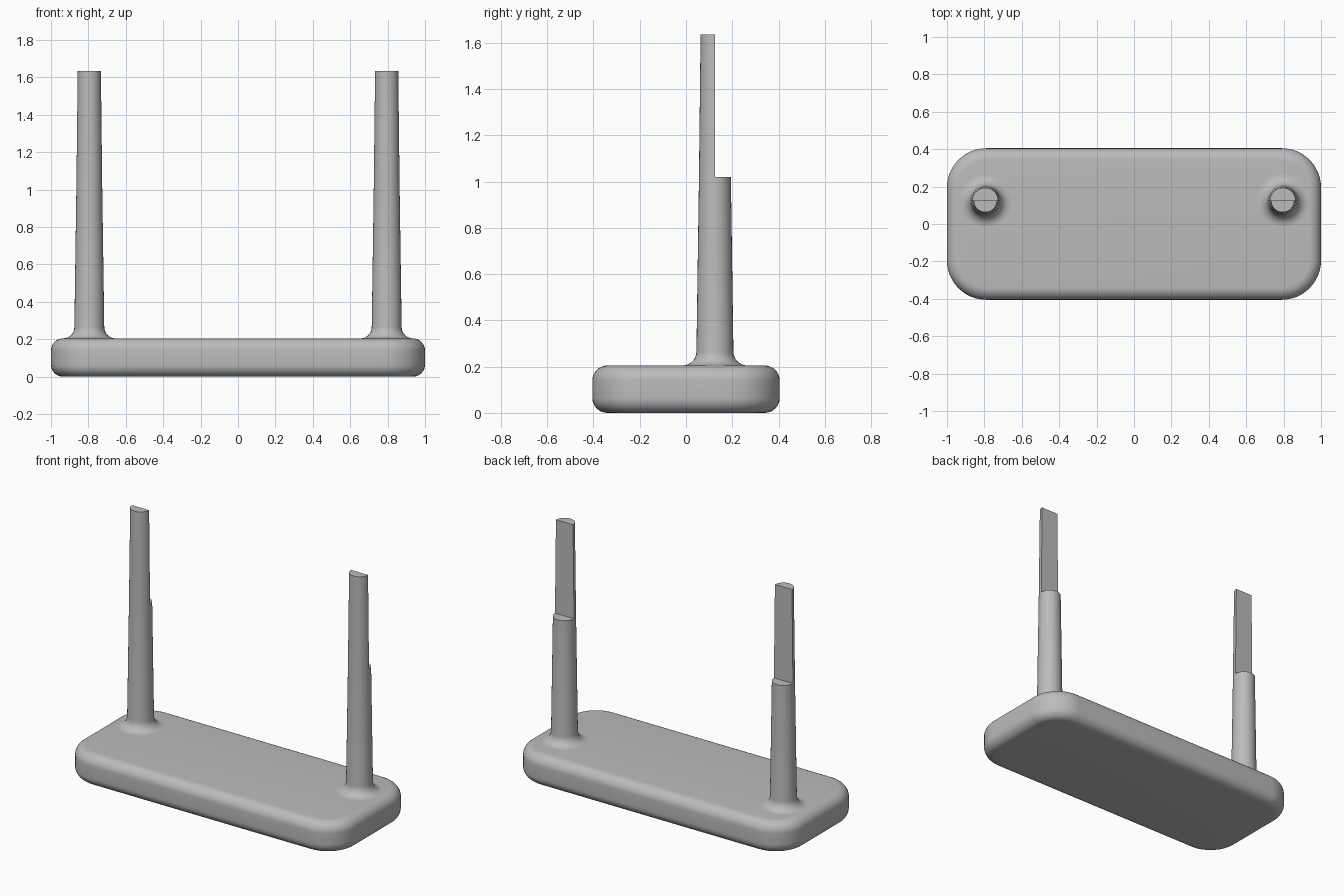
import bpy
import bmesh
from math import pi, cos, sin
from mathutils import Matrix

if "Cube" in bpy.data.objects:
    bpy.data.objects.remove(bpy.data.objects["Cube"])

BASE_SIZE = (2.0, 0.81, 0.205)
POST_X, POST_Y = 0.795, 0.125
LEDGE_Z, TOP_Z = 1.02, 1.635
FOOT_R, LEDGE_R, TOP_R = 0.08, 0.069, 0.062
FILLET = 0.06

# Plain grey material
grey = bpy.data.materials.new("grey")
grey.use_nodes = True
colour = (0.5, 0.5, 0.5, 1)
grey.diffuse_color = colour
grey.node_tree.nodes["Principled BSDF"].inputs["Base Color"].default_value = colour


def finish(name, bm, location=(0, 0, 0)):
    bmesh.ops.recalc_face_normals(bm, faces=bm.faces)
    mesh = bpy.data.meshes.new(name)
    bm.to_mesh(mesh)
    bm.free()
    mesh.materials.append(grey)
    obj = bpy.data.objects.new(name, mesh)
    obj.location = location
    bpy.context.collection.objects.link(obj)
    bpy.ops.object.select_all(action='DESELECT')
    obj.select_set(True)
    bpy.context.view_layer.objects.active = obj
    bpy.ops.object.shade_smooth_by_angle(angle=pi / 5)


# Base: slab with round corners, then softened rims
bm = bmesh.new()
bmesh.ops.create_cube(bm, size=1)
bmesh.ops.scale(bm, vec=BASE_SIZE, verts=bm.verts)
bmesh.ops.translate(bm, vec=(0, 0, BASE_SIZE[2] / 2), verts=bm.verts)
upright = [e for e in bm.edges if abs(e.verts[0].co.z - e.verts[1].co.z) > 0.1]
bmesh.ops.bevel(bm, geom=upright, offset=0.21, segments=12, profile=0.5, affect='EDGES')
rims = [e for e in bm.edges if abs(e.verts[0].co.z - e.verts[1].co.z) < 0.001]
bmesh.ops.bevel(bm, geom=rims, offset=0.065, segments=8, profile=0.5, affect='EDGES')
finish("base", bm)

# Post profile: fillet flaring into the base, then a slight taper
fillet = [(FOOT_R + FILLET * (1 - cos(a)), BASE_SIZE[2] + FILLET * (1 - sin(a)))
          for a in (pi / 2 * (1 - i / 8) for i in range(8, -1, -1))]
fillet.sort(key=lambda p: p[1])
short_profile = fillet + [(LEDGE_R, LEDGE_Z)]
tall_profile = short_profile + [(TOP_R, TOP_Z)]


def half_shaft(bm, profile, start, steps=16):
    """Revolve the profile through half a turn and return its rings."""
    rings = [[bm.verts.new((r * cos(start + pi * i / steps), r * sin(start + pi * i / steps), z))
              for i in range(steps + 1)] for r, z in profile]
    for low, high in zip(rings, rings[1:]):
        for i in range(steps):
            bm.faces.new((low[i], low[i + 1], high[i + 1], high[i]))
    return rings


# Posts: full-height front half, shorter back half leaving a flat ledge
for side, name in ((1, "left_post"), (-1, "right_post")):
    bm = bmesh.new()
    front = half_shaft(bm, tall_profile, pi)
    back = half_shaft(bm, short_profile, 0)
    bm.faces.new(front[-1])
    bm.faces.new(back[-1])
    bm.faces.new((front[-2][0], front[-2][-1], front[-1][-1], front[-1][0]))
    bm.faces.new(front[0] + back[0])
    bmesh.ops.remove_doubles(bm, verts=bm.verts, dist=0.0001)
    finish(name, bm, (side * POST_X, POST_Y, 0))
